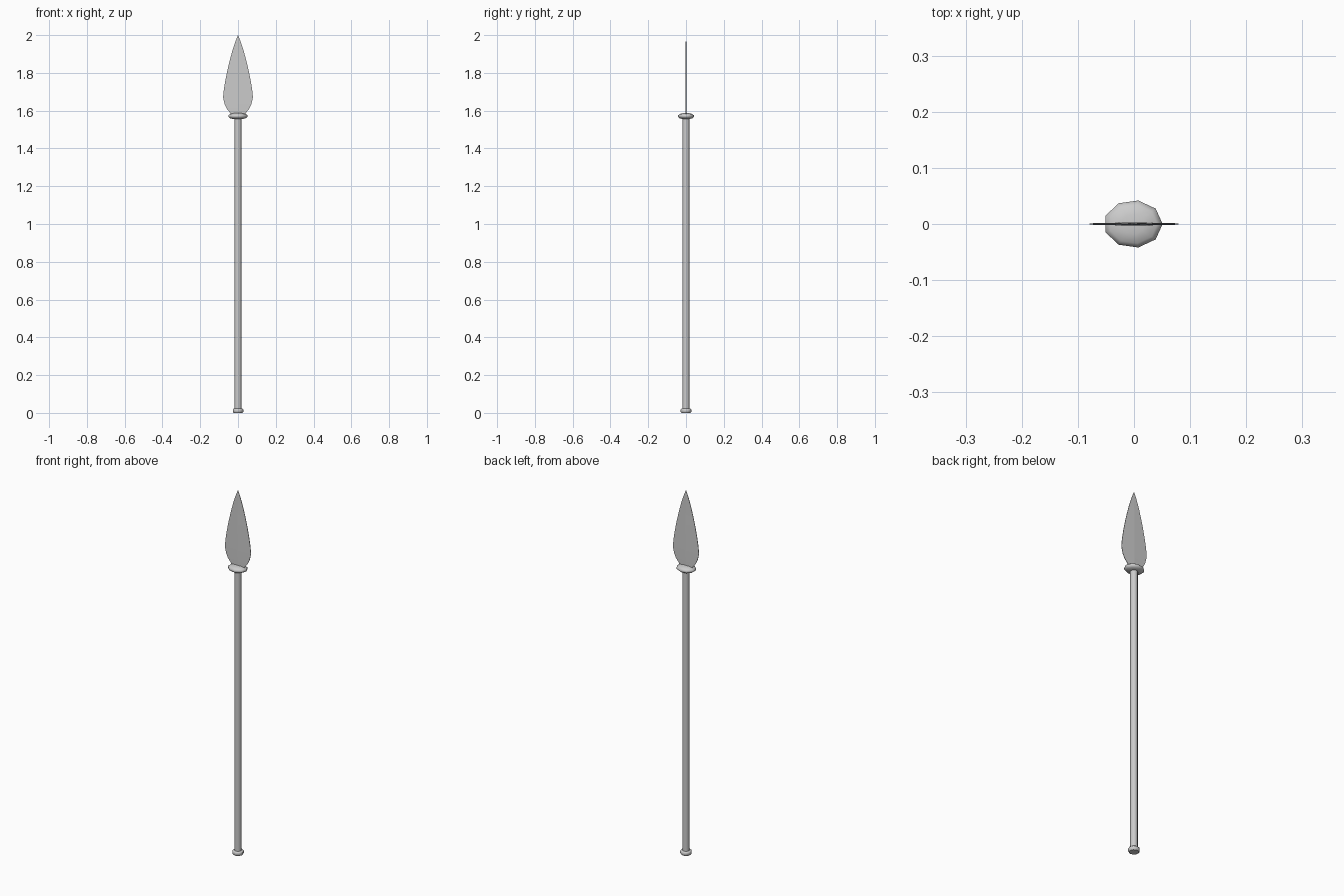
import bpy, bmesh, math

if "Cube" in bpy.data.objects:
    bpy.data.objects.remove(bpy.data.objects["Cube"])


def finish(name, bm, smooth_angle=None):
    bmesh.ops.recalc_face_normals(bm, faces=bm.faces)
    mesh = bpy.data.meshes.new(name)
    bm.to_mesh(mesh)
    bm.free()
    ob = bpy.data.objects.new(name, mesh)
    bpy.context.collection.objects.link(ob)
    if smooth_angle:
        bpy.ops.object.select_all(action='DESELECT')
        ob.select_set(True)
        bpy.context.view_layer.objects.active = ob
        bpy.ops.object.shade_smooth_by_angle(angle=math.radians(smooth_angle))
    return ob


def turned(name, profile, sides, sx=1.0, sy=1.0, cx=0.0, angle=50):
    """Closed turned solid from (radius, z) points."""
    bm = bmesh.new()
    rings = []
    for r, z in profile:
        rings.append([bm.verts.new((cx + sx * r * math.cos(2 * math.pi * i / sides),
                                    sy * r * math.sin(2 * math.pi * i / sides), z))
                      for i in range(sides)])
    for a, b in zip(rings, rings[1:]):
        for i in range(sides):
            j = (i + 1) % sides
            bm.faces.new((a[i], a[j], b[j], b[i]))
    bm.faces.new(rings[0])
    bm.faces.new(rings[-1])
    return finish(name, bm, angle)


# Shaft and butt cap
turned("shaft", [(0.0185, 0.01), (0.0185, 1.57)], 10)
turned("butt_cap", [(0.024, 0.0), (0.029, 0.006), (0.029, 0.018), (0.024, 0.023)], 9)

# Oval collar under the blade
turned("collar", [(0.026, 1.556), (0.043, 1.560), (0.0525, 1.567),
                  (0.0525, 1.575), (0.043, 1.582), (0.022, 1.587)],
       9, sy=0.81, cx=-0.0015, angle=60)

# Leaf blade with a shallow centre ridge
outline = [(0.036, 1.575), (0.043, 1.59), (0.060, 1.611), (0.071, 1.634),
           (0.079, 1.67), (0.075, 1.71), (0.068, 1.755), (0.057, 1.81),
           (0.044, 1.865), (0.029, 1.92), (0.014, 1.965)]
bm = bmesh.new()
rows = []
for w, z in outline:
    ridge = 0.003 * min(1.0, 0.35 + (2.0 - z) * 3)
    edge = 0.0012
    rows.append([bm.verts.new(p) for p in (
        (-w, -edge, z), (0, -ridge, z), (w, -edge, z),
        (w, edge, z), (0, ridge, z), (-w, edge, z))])
tip = bm.verts.new((0, 0, 2.0))
for a, b in zip(rows, rows[1:]):
    for i in range(6):
        j = (i + 1) % 6
        bm.faces.new((a[i], a[j], b[j], b[i]))
for i in range(6):
    bm.faces.new((rows[-1][i], rows[-1][(i + 1) % 6], tip))
bm.faces.new(rows[0])
finish("blade", bm)
